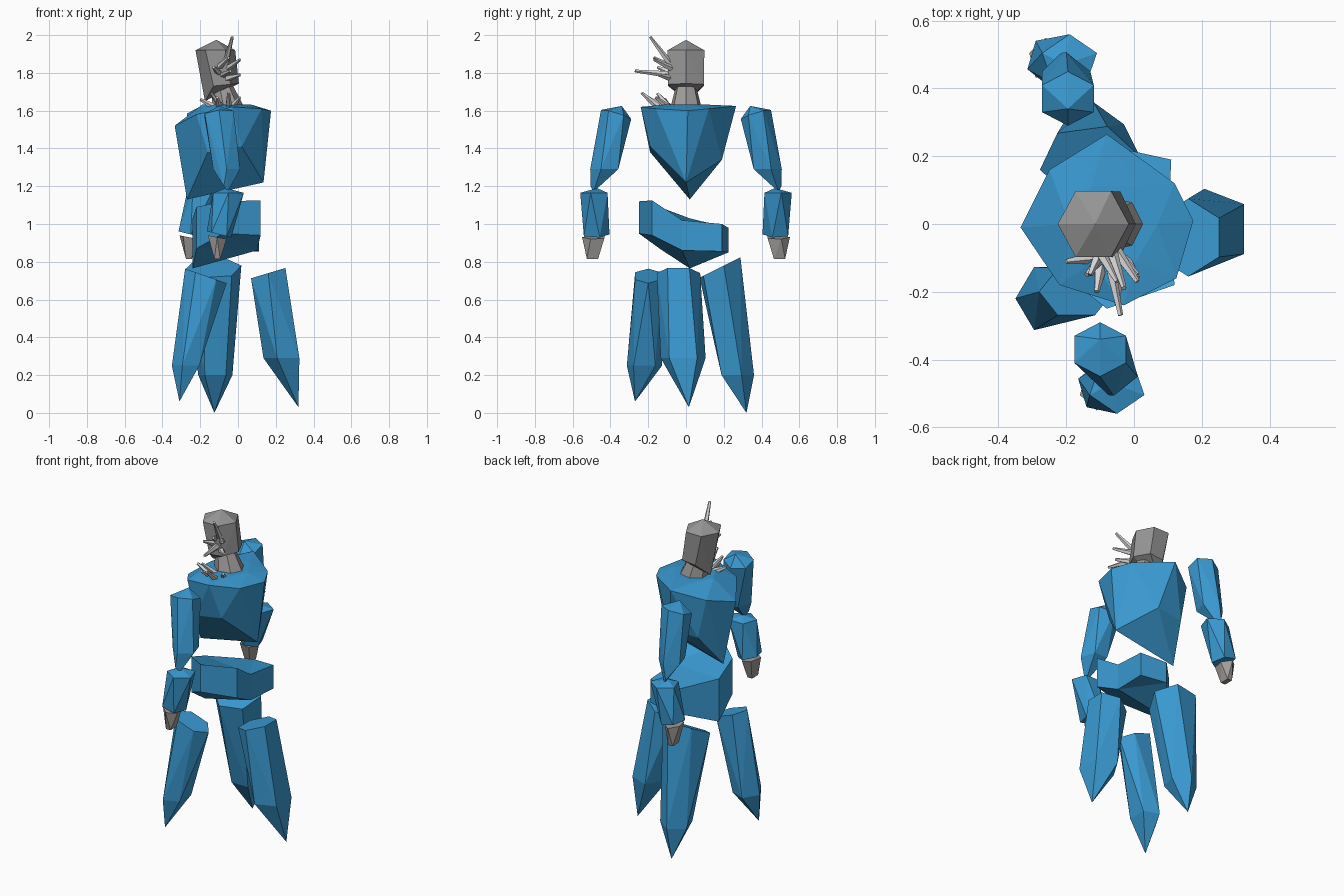
import bpy, bmesh, math
from mathutils import Vector


def material(name, rgb):
    m = bpy.data.materials.new(name)
    m.diffuse_color = (*rgb, 1)
    return m


BLUE = material("blue stone", (0.042, 0.32, 0.64))
GREY = material("mid grey stone", (0.30, 0.30, 0.30))
WARM = material("warm grey stone", (0.35, 0.335, 0.325))
PALE = material("pale grey spike", (0.66, 0.66, 0.66))


def finish(bm, name, mat):
    bmesh.ops.recalc_face_normals(bm, faces=bm.faces)
    me = bpy.data.meshes.new(name)
    bm.to_mesh(me)
    bm.free()
    me.materials.append(mat)
    ob = bpy.data.objects.new(name, me)
    bpy.context.collection.objects.link(ob)
    return ob


def hull(name, points, mat):
    """Faceted convex stone around a set of points."""
    bm = bmesh.new()
    for p in points:
        bm.verts.new(p)
    res = bmesh.ops.convex_hull(bm, input=bm.verts)
    bmesh.ops.delete(bm, geom=list({v for v in res["geom_interior"] if isinstance(v, bmesh.types.BMVert)}),
                     context='VERTS')
    return finish(bm, name, mat)


def ring(c, rx, ry, n=5, rot=0.0, sx=0.0, sy=0.0):
    """Polygon around c, tilted by slopes sx and sy."""
    out = []
    for i in range(n):
        a = math.radians(rot) + math.tau * i / n
        dx, dy = rx * math.cos(a), ry * math.sin(a)
        out.append(Vector((c[0] + dx, c[1] + dy, c[2] + sx * dx + sy * dy)))
    return out


# Torso: wide shoulders, narrowing to a low point at the back
shoulders = [(0.175, 0.01, 1.6), (0.12, 0.12, 1.61), (-0.08, 0.265, 1.625), (-0.25, 0.16, 1.57),
             (-0.335, -0.01, 1.52), (-0.22, -0.18, 1.58), (-0.03, -0.24, 1.62), (0.125, -0.16, 1.61)]
belly = [(0.135, 0.0, 1.22), (-0.27, 0.02, 1.13), (0.02, -0.19, 1.41), (-0.16, -0.19, 1.38),
         (-0.02, 0.19, 1.34), (-0.2, 0.17, 1.33)]
top = ring((-0.06, 0, 1.632), 0.13, 0.13, 6)
hull("torso", shoulders + belly + top, BLUE)

# Pelvis: bent band with upper and lower outlines (x, y, low z, high z)
outline = [(-0.08, -0.25, 0.95, 1.12), (0.12, -0.18, 0.94, 1.125), (0.10, -0.02, 0.86, 1.02),
           (0.11, 0.19, 0.855, 1.0), (-0.05, 0.225, 0.85, 0.98), (-0.24, 0.02, 0.765, 1.03),
           (-0.22, -0.14, 0.87, 1.09)]
bm = bmesh.new()
low = [bm.verts.new((x, y, a)) for x, y, a, b in outline]
high = [bm.verts.new((x, y, b)) for x, y, a, b in outline]
n = len(outline)
for i in range(n):
    j = (i + 1) % n
    bm.faces.new((low[i], low[j], high[j], high[i]))
caps = [bm.faces.new(high), bm.faces.new(low[::-1])]
bmesh.ops.triangulate(bm, faces=caps)
finish(bm, "pelvis", BLUE)

# Legs: tilted top, wide low ring, sharp tip
hull("side_leg", ring((0.16, -0.04, 0.74), 0.105, 0.115, 6, 30, 0.3)
     + ring((0.24, -0.015, 0.29), 0.105, 0.125, 5, 36) + [(0.32, 0.015, 0.03)], BLUE)
hull("front_leg", ring((-0.17, -0.20, 0.725), 0.11, 0.08, 6, 0, -0.35)
     + ring((-0.27, -0.22, 0.25), 0.08, 0.098, 5, 180) + [(-0.31, -0.27, 0.06)], BLUE)
hull("back_leg", ring((-0.13, 0.18, 0.77), 0.15, 0.115, 6, 10, 0, 0.5)
     + ring((-0.12, 0.265, 0.2), 0.095, 0.095, 5, 90) + [(-0.125, 0.32, 0.0)], BLUE)


# Arms: (side, upper top x, elbow x, wrist x)
for label, s, xt, xe, xw in (("front", -1, -0.10, -0.055, -0.10), ("back", 1, -0.195, -0.195, -0.25)):
    hull(label + "_upper_arm",
         ring((xt, s * 0.37, 1.58), 0.088, 0.08, 6, 30, 0.1, s * 0.5 - s * 0.2)
         + [(xt, s * 0.34, 1.625)]
         + ring((xe - 0.005, s * 0.425, 1.29), 0.075, 0.082, 5, s * 90)
         + [(xe, s * 0.49, 1.17), (xe - 0.02, s * 0.505, 1.2)], BLUE)
    hull(label + "_forearm",
         ring((xe + 0.005, s * 0.48, 1.165), 0.085, 0.08, 5, s * 18)
         + [(xe - 0.01, s * 0.47, 1.19)]
         + ring((xw, s * 0.48, 0.945), 0.068, 0.075, 5, s * 54, -0.25), BLUE)
    hull(label + "_hand",
         ring((xw - 0.01, s * 0.485, 0.93), 0.052, 0.065, 5, s * 90, -0.2)
         + ring((xw - 0.01, s * 0.495, 0.815), 0.022, 0.042, 4, 45), WARM)

# Neck and head, the jaw dropping toward the back
hull("neck", ring((-0.055, 0, 1.615), 0.09, 0.085, 7) + ring((-0.085, 0, 1.73), 0.06, 0.055, 7), WARM)
hull("head", [(-0.115, 0, 1.975)] + ring((-0.12, 0, 1.92), 0.105, 0.112, 6, 0)
     + ring((-0.085, 0, 1.735), 0.09, 0.11, 6, 0, 0.1) + [(-0.175, 0.01, 1.65)], GREY)

# Spikes on the face and collar: (base, tip)
spikes = [((-0.07, -0.07, 1.83), (-0.03, -0.19, 1.99)), ((-0.08, -0.08, 1.79), (-0.04, -0.27, 1.81)),
          ((-0.06, -0.07, 1.82), (0.01, -0.17, 1.87)), ((-0.10, -0.08, 1.83), (-0.05, -0.17, 1.88)),
          ((-0.10, -0.08, 1.80), (-0.13, -0.15, 1.83)), ((-0.06, -0.08, 1.77), (0.01, -0.15, 1.79)),
          ((-0.05, -0.15, 1.62), (-0.05, -0.235, 1.695)), ((-0.09, -0.09, 1.62), (-0.14, -0.15, 1.69)),
          ((-0.13, -0.10, 1.62), (-0.20, -0.11, 1.66)), ((-0.03, -0.10, 1.62), (0.01, -0.16, 1.67)),
          ((-0.10, -0.13, 1.62), (-0.11, -0.20, 1.67))]
for k, (a, b) in enumerate(spikes):
    a, b = Vector(a), Vector(b)
    q = (b - a).to_track_quat('Z', 'Y')
    pts = [c + q @ p for c, r in ((a, 0.019), (b, 0.008)) for p in ring((0, 0, 0), r, r, 5)]
    hull("face_spike_%d" % k if k < 6 else "collar_spike_%d" % k, pts, PALE)
